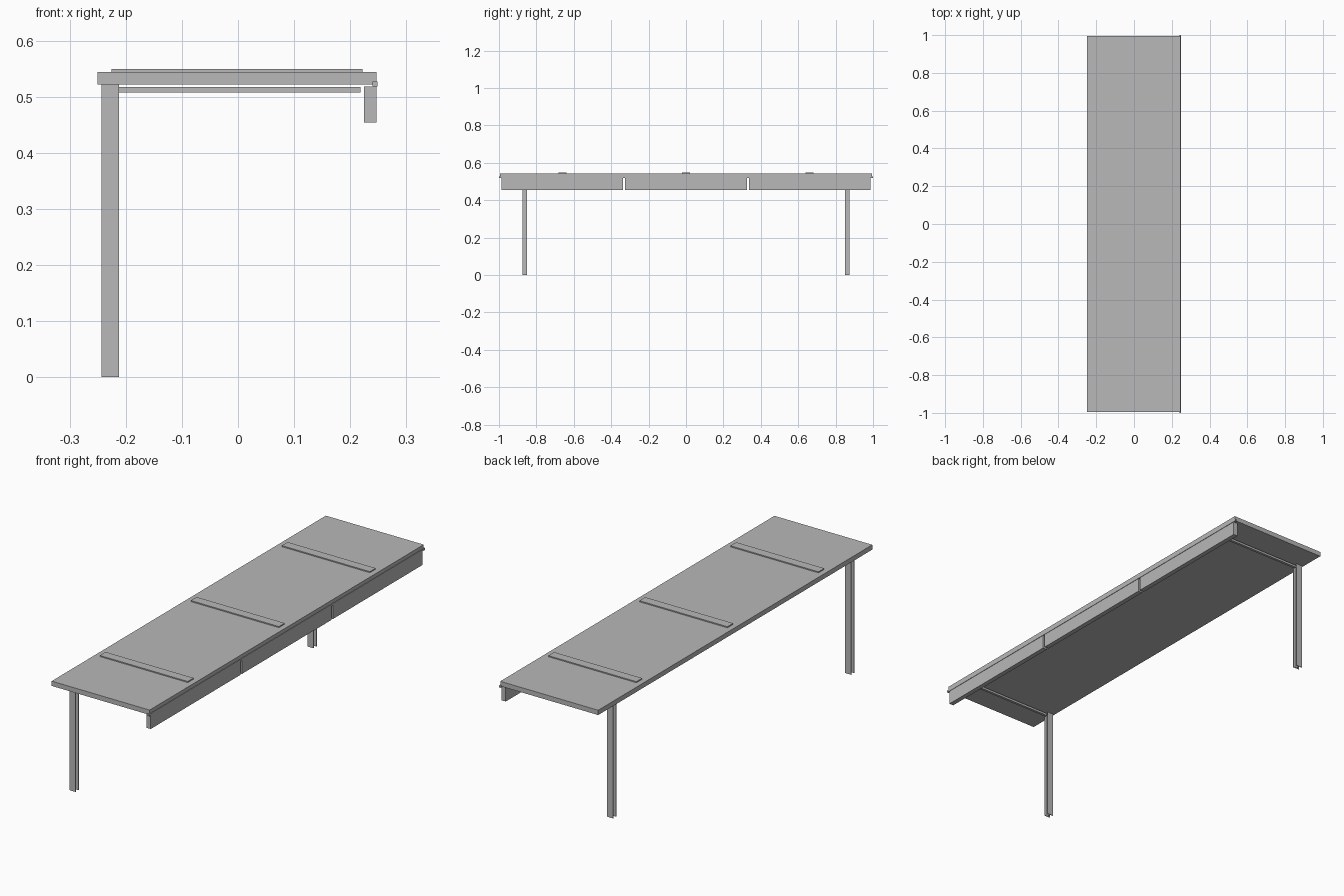
import bpy
import bmesh

default = bpy.data.objects.get("Cube")
if default:
    bpy.data.objects.remove(default, do_unlink=True)

grey = bpy.data.materials.new("plain_grey")
grey.use_nodes = True
grey.diffuse_color = (0.48, 0.48, 0.48, 1)
grey.node_tree.nodes["Principled BSDF"].inputs["Base Color"].default_value = grey.diffuse_color


def finish(name, bm):
    bmesh.ops.recalc_face_normals(bm, faces=bm.faces)
    mesh = bpy.data.meshes.new(name)
    bm.to_mesh(mesh)
    bm.free()
    mesh.materials.append(grey)
    obj = bpy.data.objects.new(name, mesh)
    bpy.context.collection.objects.link(obj)
    return obj


def box(name, x, y, z):
    """Box from (min, max) ranges on each axis."""
    bm = bmesh.new()
    bmesh.ops.create_cube(bm, size=1)
    for v in bm.verts:
        for i, (lo, hi) in enumerate((x, y, z)):
            v.co[i] = hi if v.co[i] > 0 else lo
    return finish(name, bm)


def h_column(name, cx, cy, height, width, depth, flange, web):
    """Steel H section with its flanges facing front and back."""
    w, d, t = width / 2, depth / 2, web / 2
    q = d - flange
    half = [(-w, -d), (w, -d), (w, -q), (t, -q), (t, q), (w, q)]
    profile = half + [(-x, -y) for x, y in half]
    # Half outline runs up the right side; its rotation closes the left side
    profile = [(w, -d), (w, -q), (t, -q), (t, q), (w, q), (w, d)]
    profile += [(-x, -y) for x, y in profile]
    bm = bmesh.new()
    face = bm.faces.new([bm.verts.new((cx + x, cy + y, 0)) for x, y in profile])
    top = bmesh.ops.extrude_face_region(bm, geom=[face])
    verts = [g for g in top["geom"] if isinstance(g, bmesh.types.BMVert)]
    bmesh.ops.translate(bm, vec=(0, 0, height), verts=verts)
    return finish(name, bm)


# Roof slab and the thin trim along its right edge
box("roof_slab", (-0.25, 0.247), (-0.994, 0.994), (0.522, 0.544))
box("edge_trim", (0.24, 0.249), (-1, 1), (0.518, 0.527))

# Raised battens and hanging fascia panels
for i in (-1, 0, 1):
    y = i * 0.66
    box(f"roof_batten_{i + 2}", (-0.225, 0.222), (y - 0.021, y + 0.021), (0.543, 0.549))
    y = i * 0.661
    box(f"fascia_panel_{i + 2}", (0.225, 0.247), (y - 0.325, y + 0.325), (0.454, 0.518))

# Columns and the rails that reach across under the roof
for side, y in (("front", -0.863), ("back", 0.863)):
    h_column(f"{side}_column", -0.2275, y, 0.522, 0.031, 0.024, 0.003, 0.003)
    box(f"{side}_rail", (-0.213, 0.218), (y - 0.006, y + 0.006), (0.507, 0.517))
